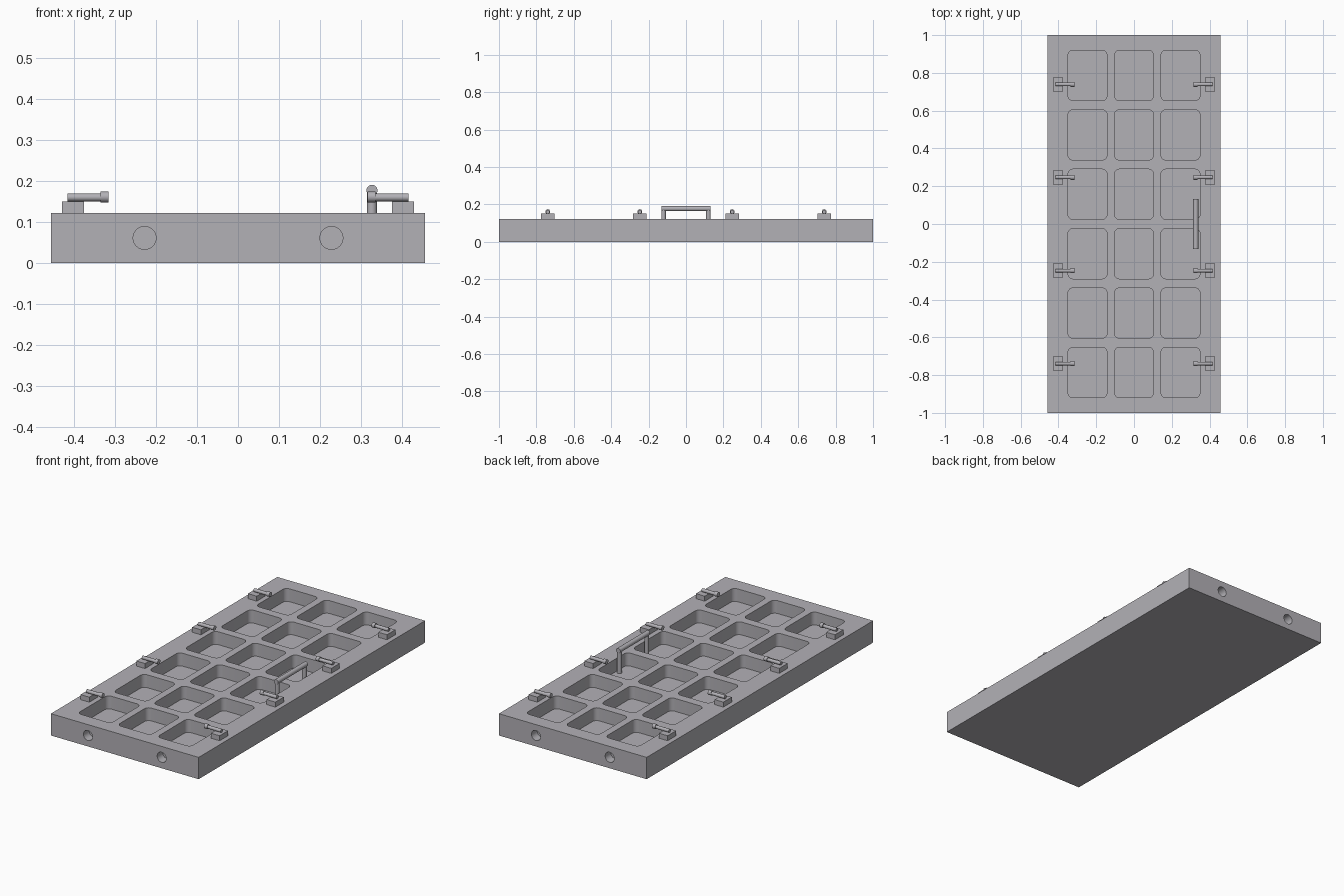
import bpy, bmesh, math
from mathutils import Matrix, Vector

if "Cube" in bpy.data.objects:
    bpy.data.objects.remove(bpy.data.objects["Cube"])

metal = bpy.data.materials.new("grey metal")
metal.diffuse_color = (0.45, 0.44, 0.47, 1)
metal.use_nodes = True
metal.node_tree.nodes["Principled BSDF"].inputs["Base Color"].default_value = metal.diffuse_color


def finish(bm, name, smooth=False):
    mesh = bpy.data.meshes.new(name)
    bmesh.ops.recalc_face_normals(bm, faces=bm.faces)
    bm.to_mesh(mesh)
    bm.free()
    ob = bpy.data.objects.new(name, mesh)
    bpy.context.collection.objects.link(ob)
    mesh.materials.append(metal)
    if smooth:
        bpy.ops.object.select_all(action='DESELECT')
        ob.select_set(True)
        bpy.context.view_layer.objects.active = ob
        bpy.ops.object.shade_smooth_by_angle(angle=math.radians(35))
    return ob


def add_box(bm, lo, hi):
    lo, hi = Vector(lo), Vector(hi)
    m = Matrix.Translation((lo + hi) / 2) @ Matrix.Diagonal((*(hi - lo), 1))
    return bmesh.ops.create_cube(bm, size=1, matrix=m)["verts"]


def add_rod(bm, a, b, r, n=24):
    a, b = Vector(a), Vector(b)
    rot = (b - a).to_track_quat('Z', 'Y').to_matrix().to_4x4()
    bmesh.ops.create_cone(bm, cap_ends=True, segments=n, radius1=r, radius2=r,
                          depth=(b - a).length,
                          matrix=Matrix.Translation((a + b) / 2) @ rot)


TOP, FLOOR = 0.122, 0.05

# Slab
bm = bmesh.new()
add_box(bm, (-0.457, -1, 0), (0.457, 1, TOP))
slab = finish(bm, "slab")

# Cutter: 3 x 6 rounded pockets and two blind holes in each end
bm = bmesh.new()
for i in range(3):
    for j in range(6):
        x, y = (i - 1) * 0.246, (j - 2.5) * 0.3145
        verts = add_box(bm, (x - 0.103, y - 0.133, FLOOR), (x + 0.103, y + 0.133, 0.2))
        edges = {e for v in verts for e in v.link_edges
                 if abs(e.verts[0].co.z - e.verts[1].co.z) > 0.05}
        bmesh.ops.bevel(bm, geom=list(edges), offset=0.026, segments=6,
                        profile=0.5, affect='EDGES')
for sx in (-1, 1):
    for sy in (-1, 1):
        add_rod(bm, (sx * 0.228, sy * 0.95, 0.061), (sx * 0.228, sy * 1.1, 0.061), 0.028, 32)
cutter = finish(bm, "pocket_cutter")
cutter.hide_render = True
cutter.hide_set(True)

cut = slab.modifiers.new("pockets", 'BOOLEAN')
cut.operation, cut.solver, cut.object = 'DIFFERENCE', 'EXACT', cutter
bpy.context.view_layer.objects.active = slab
slab.select_set(True)
bpy.ops.object.modifier_apply(modifier="pockets")
bpy.data.objects.remove(cutter)
bpy.context.view_layer.objects.active = slab
bpy.ops.object.shade_smooth_by_angle(angle=math.radians(35))

# Latches along both long sides: block, arm and tip collar
for sx, side in ((-1, "left"), (1, "right")):
    for k, y in enumerate((-0.739, -0.247, 0.247, 0.739)):
        bm = bmesh.new()
        add_box(bm, (sx * 0.403 - 0.027, y - 0.037, TOP),
                (sx * 0.403 + 0.027, y + 0.037, 0.15))
        finish(bm, f"{side}_latch_block_{k + 1}")
        bm = bmesh.new()
        add_rod(bm, (sx * 0.416, y, 0.16), (sx * 0.33, y, 0.16), 0.0095)
        add_rod(bm, (sx * 0.335, y, 0.161), (sx * 0.316, y, 0.161), 0.013)
        finish(bm, f"{side}_latch_arm_{k + 1}", True)

# Pull handle: two posts standing on the pocket floors and a round grip
bm = bmesh.new()
for sy in (-1, 1):
    add_rod(bm, (0.327, sy * 0.12, FLOOR), (0.327, sy * 0.12, 0.178), 0.012)
add_rod(bm, (0.327, -0.132, 0.177), (0.327, 0.132, 0.177), 0.0135)
finish(bm, "pull_handle", True)
